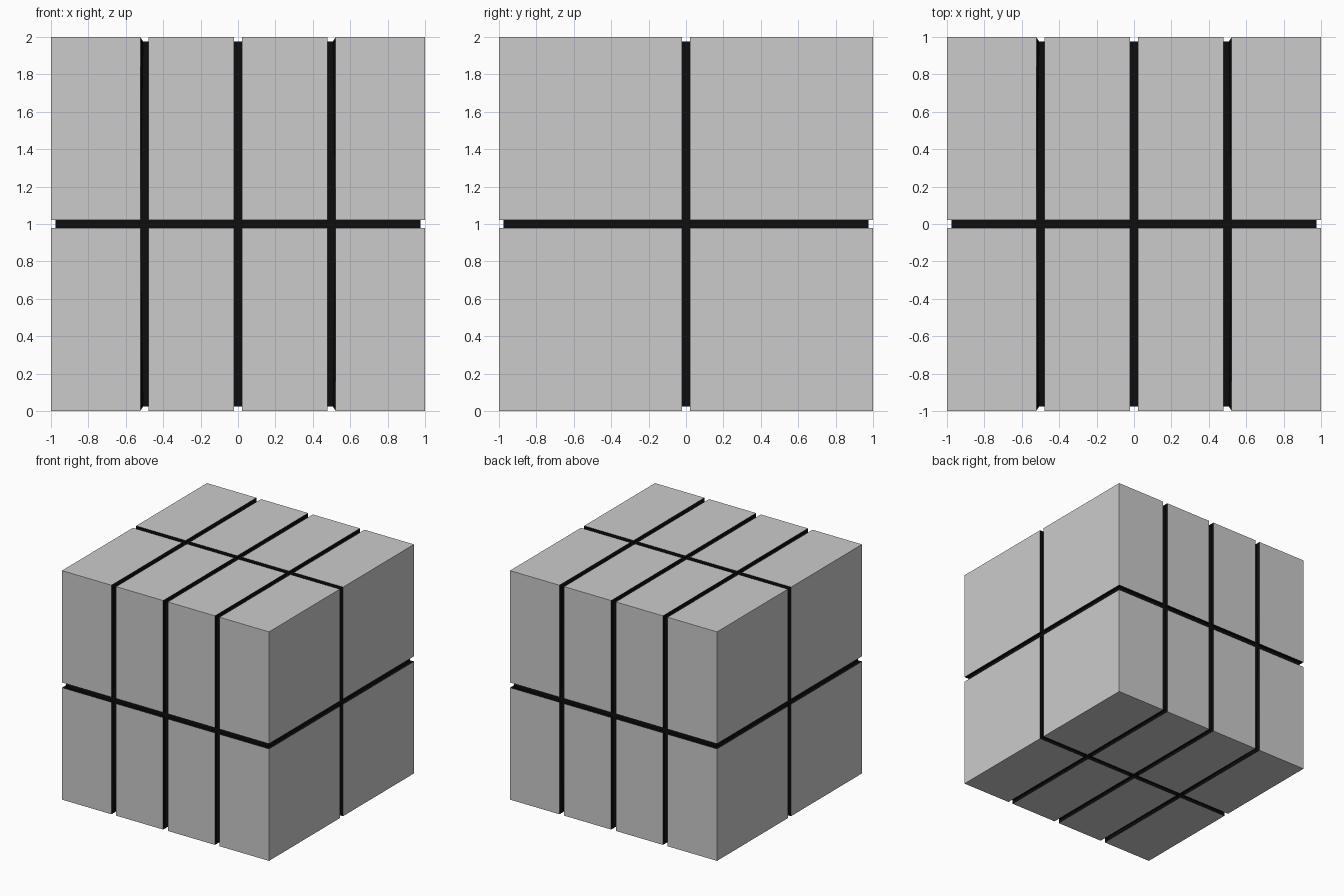
import bpy, bmesh
from mathutils import Vector

if "Cube" in bpy.data.objects:
    bpy.data.objects.remove(bpy.data.objects["Cube"])

HALF_GAP = 0.0225   # half the groove width
INNER = 0.976       # groove floor
CUTS = ((-0.5, 0.0, 0.5), (0.0,), (0.0,))


def in_groove(p):
    return any(abs(p[a] - c) < HALF_GAP and abs(p[a]) < 0.9
               for a in range(3) for c in CUTS[a])


def is_outer(f):
    return any(all(abs(abs(v.co[a]) - 1) < 1e-4 for v in f.verts) for a in range(3))


def add_object(name, bm, keep, mat=None):
    part = bm.copy()
    bmesh.ops.delete(part, geom=[f for f in part.faces if not keep(f)], context='FACES')
    mesh = bpy.data.meshes.new(name)
    part.to_mesh(mesh)
    part.free()
    obj = bpy.data.objects.new(name, mesh)
    obj.location.z = 1
    bpy.context.collection.objects.link(obj)
    if mat:
        mesh.materials.append(mat)


# Cube scored along both sides of every groove
bm = bmesh.new()
bmesh.ops.create_cube(bm, size=2)
for axis in range(3):
    for c in CUTS[axis]:
        for s in (-1, 1):
            normal = Vector((0, 0, 0))
            normal[axis] = 1
            bmesh.ops.bisect_plane(bm, geom=bm.verts[:] + bm.edges[:] + bm.faces[:],
                                   plane_co=normal * (c + s * HALF_GAP), plane_no=normal)

# Sink the groove strips
strips = [f for f in bm.faces if in_groove(f.calc_center_median())]
res = bmesh.ops.extrude_face_region(bm, geom=strips)
left = [f for f in strips if f.is_valid]
if left:
    bmesh.ops.delete(bm, geom=left, context='FACES')
for v in (g for g in res['geom'] if isinstance(g, bmesh.types.BMVert)):
    # outer grooves pinch slightly where they turn over the cube edges
    if abs(v.co.y) > 0.99 and abs(v.co.z) > 0.99 and abs(abs(v.co.x) - 0.5 - HALF_GAP) < 1e-3:
        v.co.x *= 0.508 / (0.5 + HALF_GAP)
    for a in range(3):
        if abs(v.co[a]) > 0.99:
            v.co[a] *= INNER
bmesh.ops.recalc_face_normals(bm, faces=bm.faces)

black = bpy.data.materials.new("black")
black.diffuse_color = (0.004, 0.004, 0.004, 1)
black.use_nodes = True
black.node_tree.nodes["Principled BSDF"].inputs["Base Color"].default_value = black.diffuse_color

# Grey outer panels and black grooves
add_object("panels", bm, is_outer)
add_object("grooves", bm, lambda f: not is_outer(f), black)
bm.free()
